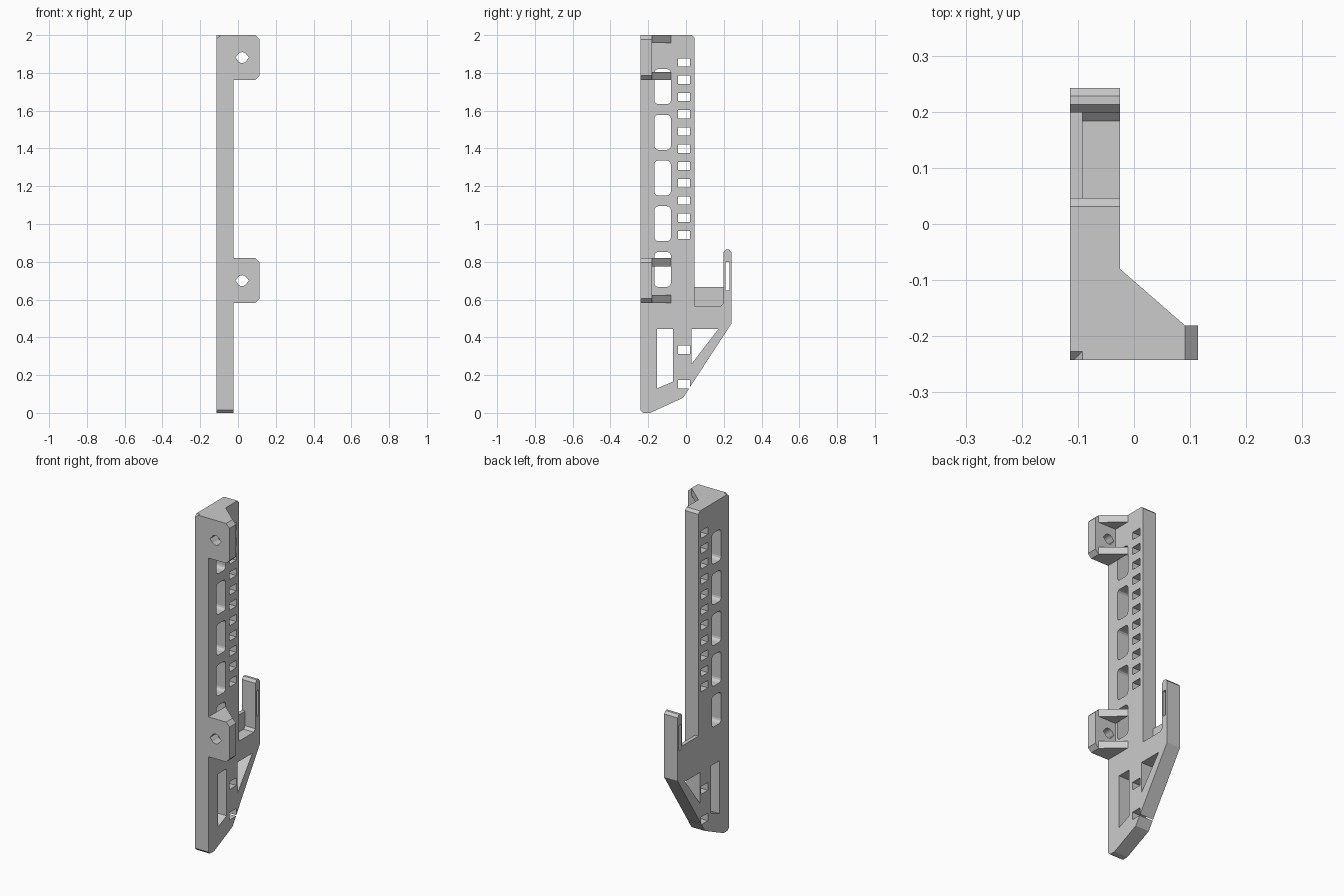
import bpy
from math import cos, sin, pi
from mathutils import Matrix

cube = bpy.data.objects.get("Cube")
if cube:
    bpy.data.objects.remove(cube, do_unlink=True)

grey = bpy.data.materials.new("plain_grey")
grey.use_nodes = True
grey.diffuse_color = (0.6, 0.6, 0.6, 1)
grey.node_tree.nodes["Principled BSDF"].inputs["Base Color"].default_value = (0.6, 0.6, 0.6, 1)

# Axes for (profile u, profile v, extrusion)
AXES = {
    "x": Matrix(((0, 0, 1), (1, 0, 0), (0, 1, 0))),
    "y": Matrix(((1, 0, 0), (0, 0, -1), (0, 1, 0))),
    "z": Matrix.Identity(3),
}


def prism(name, axis, low, high, outline, holes=()):
    """Extrude an outline with holes along a world axis."""
    curve = bpy.data.curves.new(name + "_profile", "CURVE")
    curve.dimensions = "2D"
    curve.fill_mode = "BOTH"
    curve.extrude = (high - low) / 2
    for loop in [outline, *holes]:
        spline = curve.splines.new("POLY")
        spline.points.add(len(loop) - 1)
        for point, (u, v) in zip(spline.points, loop):
            point.co = (u, v, 0, 1)
        spline.use_cyclic_u = True
    helper = bpy.data.objects.new(name + "_profile", curve)
    bpy.context.collection.objects.link(helper)
    graph = bpy.context.evaluated_depsgraph_get()
    mesh = bpy.data.meshes.new_from_object(helper.evaluated_get(graph))
    bpy.data.objects.remove(helper, do_unlink=True)
    mesh.transform(AXES[axis].to_4x4())
    middle = (low + high) / 2
    mesh.transform(Matrix.Translation([middle if a == axis else 0 for a in "xyz"]))
    mesh.materials.clear()
    mesh.materials.append(grey)
    mesh.polygons.foreach_set("use_smooth", [False] * len(mesh.polygons))
    obj = bpy.data.objects.new(name, mesh)
    bpy.context.collection.objects.link(obj)


def rect(u0, u1, v0, v1, r=0.0, steps=3):
    """Rectangle with optional rounded corners."""
    if not r:
        return [(u0, v0), (u1, v0), (u1, v1), (u0, v1)]
    corners = [(u1 - r, v1 - r), (u0 + r, v1 - r), (u0 + r, v0 + r), (u1 - r, v0 + r)]
    return [(u + r * cos((q + i / steps) * pi / 2), v + r * sin((q + i / steps) * pi / 2))
            for q, (u, v) in enumerate(corners) for i in range(steps + 1)]


LEFT, RIGHT = -0.114, -0.025      # plate thickness
FRONT, BACK = -0.242, 0.242
TAB_BACK = -0.181

# Main plate with its rear hook, and the open notch near the foot
outline = [
    (FRONT, 0.015), (-0.227, 0), (-0.19, 0), (-0.015, 0.08),
    (0.017, 0.13), (-0.043, 0.13), (-0.043, 0.175), (0.02, 0.175), (0.02, 0.135),
    (BACK, 0.475), (BACK, 0.85), (0.228, 0.865), (0.213, 0.865), (0.199, 0.85),
    (0.199, 0.58), (0.184, 0.565), (0.046, 0.565),
    (0.046, 1.985), (0.031, 2), (-0.227, 2), (FRONT, 1.985),
]
holes = [rect(-0.167, -0.08, 0.667 + i * 0.242, 0.852 + i * 0.242, 0.02) for i in range(5)]
holes += [rect(-0.043, 0.02, 0.92 + i * 0.0913, 0.964 + i * 0.0913) for i in range(11)]
holes += [
    rect(-0.043, 0.02, 0.311, 0.357),
    rect(0.208, 0.229, 0.648, 0.8),                                 # hook slot
    [(-0.153, 0.445), (-0.07, 0.445), (-0.07, 0.165), (-0.153, 0.13)],
    [(0.03, 0.445), (0.172, 0.445), (0.03, 0.26)],
]
prism("main_plate", "x", LEFT, RIGHT, outline, holes)

# Thin web closing one side of the hook gap
prism("hook_web", "x", LEFT, -0.092, rect(0.046, 0.199, 0.565, 0.667))

# Filler over the plate's chamfered top front edge
prism("top_front_edge", "y", FRONT, -0.227,
      [(LEFT, 1.978), (-0.092, 2), (RIGHT, 2), (RIGHT, 1.978)])

# Mounting tabs, each with a screw hole and two triangular gussets
for label, base in (("upper", 1.763), ("lower", 0.582)):
    top, edge, cut = base + 0.237, 0.114, 0.023
    tab = [(RIGHT, base), (edge - cut, base), (edge, base + cut),
           (edge, top - cut), (edge - cut, top), (RIGHT, top)]
    hole = []
    for i in range(16):
        r = 0.036 if i % 8 == 0 else 0.029
        hole.append((0.022 + r * cos(i * pi / 8), base + 0.118 + r * sin(i * pi / 8)))
    prism(label + "_tab", "y", FRONT, TAB_BACK, tab, [hole])
    gusset = [(RIGHT, TAB_BACK), (edge - cut, TAB_BACK), (RIGHT, -0.08)]
    prism(label + "_tab_bottom_gusset", "z", base, base + 0.043, gusset)
    prism(label + "_tab_top_gusset", "z", top - 0.043, top, gusset)
